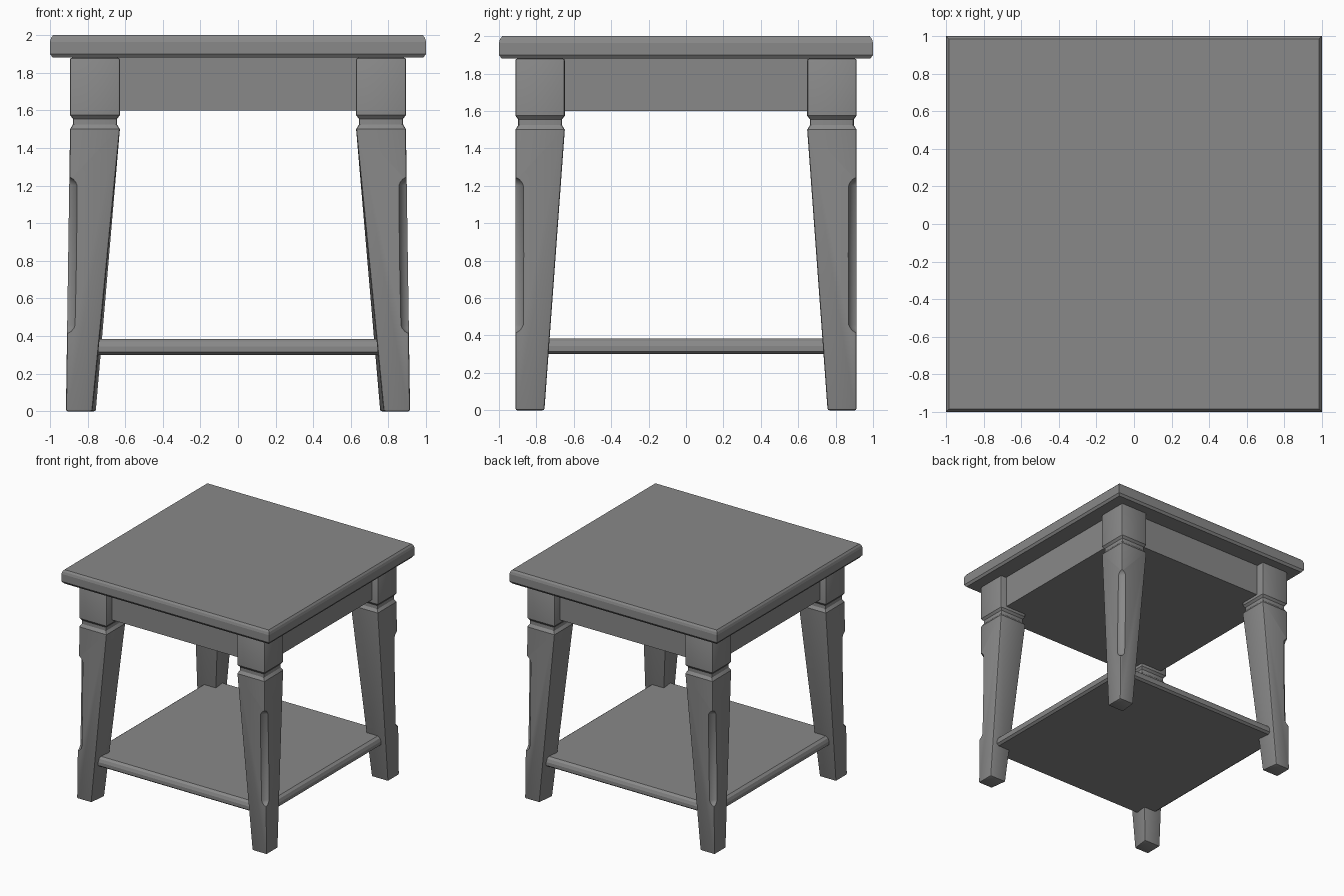
import bpy, bmesh, math

if "Cube" in bpy.data.objects:
    bpy.data.objects.remove(bpy.data.objects["Cube"], do_unlink=True)

grey = bpy.data.materials.new("grey_wood")
grey.use_nodes = True
colour = (0.25, 0.25, 0.25, 1)
grey.diffuse_color = colour
grey.node_tree.nodes["Principled BSDF"].inputs["Base Color"].default_value = colour


def loft(name, rings):
    """Skin a stack of four-cornered rings into a closed solid."""
    bm = bmesh.new()
    loops = [[bm.verts.new(p) for p in ring] for ring in rings]
    for low, high in zip(loops, loops[1:]):
        for i in range(4):
            j = (i + 1) % 4
            bm.faces.new((low[i], low[j], high[j], high[i]))
    bm.faces.new(loops[0][::-1])
    bm.faces.new(loops[-1])
    bmesh.ops.recalc_face_normals(bm, faces=bm.faces)
    mesh = bpy.data.meshes.new(name)
    bm.to_mesh(mesh)
    bm.free()
    mesh.materials.append(grey)
    obj = bpy.data.objects.new(name, mesh)
    bpy.context.collection.objects.link(obj)
    return obj


def rect(z, x0, x1, y0, y1):
    return [(x0, y0, z), (x1, y0, z), (x1, y1, z), (x0, y1, z)]


def slab(name, profile):
    """Square slab from (height, half width) steps."""
    return loft(name, [rect(z, -h, h, -h, h) for z, h in profile])


def smooth(obj):
    bpy.ops.object.select_all(action="DESELECT")
    obj.select_set(True)
    bpy.context.view_layer.objects.active = obj
    bpy.ops.object.shade_smooth_by_angle(angle=math.radians(30))


# Table top, apron box and lower shelf
slab("table_top", [(1.88, 0.985), (1.9, 1), (1.965, 1), (1.985, 0.994), (2, 0.983)])
slab("apron", [(1.6, 0.835), (1.88, 0.835)])
slab("shelf", [(0.3, 0.845), (0.315, 0.865), (0.345, 0.865), (0.37, 0.855), (0.385, 0.835)])

# Leg: square block, recessed neck, long taper with a slightly skewed foot
neck = 0.015
block = (0.628, 0.893, 0.648, 0.912)
waist = (0.628 + neck, 0.893 - neck, 0.648 + neck, 0.912 - neck)
foot = rect(0, 0.755, 0.915, 0.757, 0.912)
foot[3] = (0.775, 0.912, 0)
rings = [foot, rect(1.5, *block), rect(1.525, *waist), rect(1.555, *waist),
         rect(1.575, *block), rect(1.88, *block)]

# Stopped flute cutter that follows the outer corner of the leg
lean = math.atan2(0.0145, 1.0)
bpy.ops.mesh.primitive_uv_sphere_add(segments=24, ring_count=12, radius=0.068)
cutter = bpy.context.object
cutter.name = "flute_cutter"
for v in cutter.data.vertices:
    v.co.z += math.copysign(0.355, v.co.z) if abs(v.co.z) > 0.001 else 0
cutter.location = (0.903 + 0.02, 0.912 + 0.02, 0.83)
cutter.rotation_euler = (0, -lean, 0)
cutter.hide_render = True

leg = loft("leg", rings)
bevel = leg.modifiers.new("eased_edges", "BEVEL")
bevel.width = 0.01
bevel.segments = 2
bevel.limit_method = "ANGLE"
bevel.angle_limit = math.radians(60)
cut = leg.modifiers.new("flute", "BOOLEAN")
cut.object = cutter
cut.operation = "DIFFERENCE"
cut.solver = "EXACT"

# Bake the leg, then mirror it to the four corners
bpy.context.view_layer.update()
baked = bpy.data.meshes.new_from_object(leg.evaluated_get(bpy.context.evaluated_depsgraph_get()))
bpy.data.objects.remove(leg, do_unlink=True)
bpy.data.objects.remove(cutter, do_unlink=True)
baked.materials.clear()
baked.materials.append(grey)
for side, sx in (("left", 1), ("right", -1)):
    for end, sy in (("back", 1), ("front", -1)):
        mesh = baked.copy()
        for v in mesh.vertices:
            v.co.x *= sx
            v.co.y *= sy
        if sx * sy < 0:
            mesh.flip_normals()
        obj = bpy.data.objects.new(f"{end}_{side}_leg", mesh)
        bpy.context.collection.objects.link(obj)
        smooth(obj)
